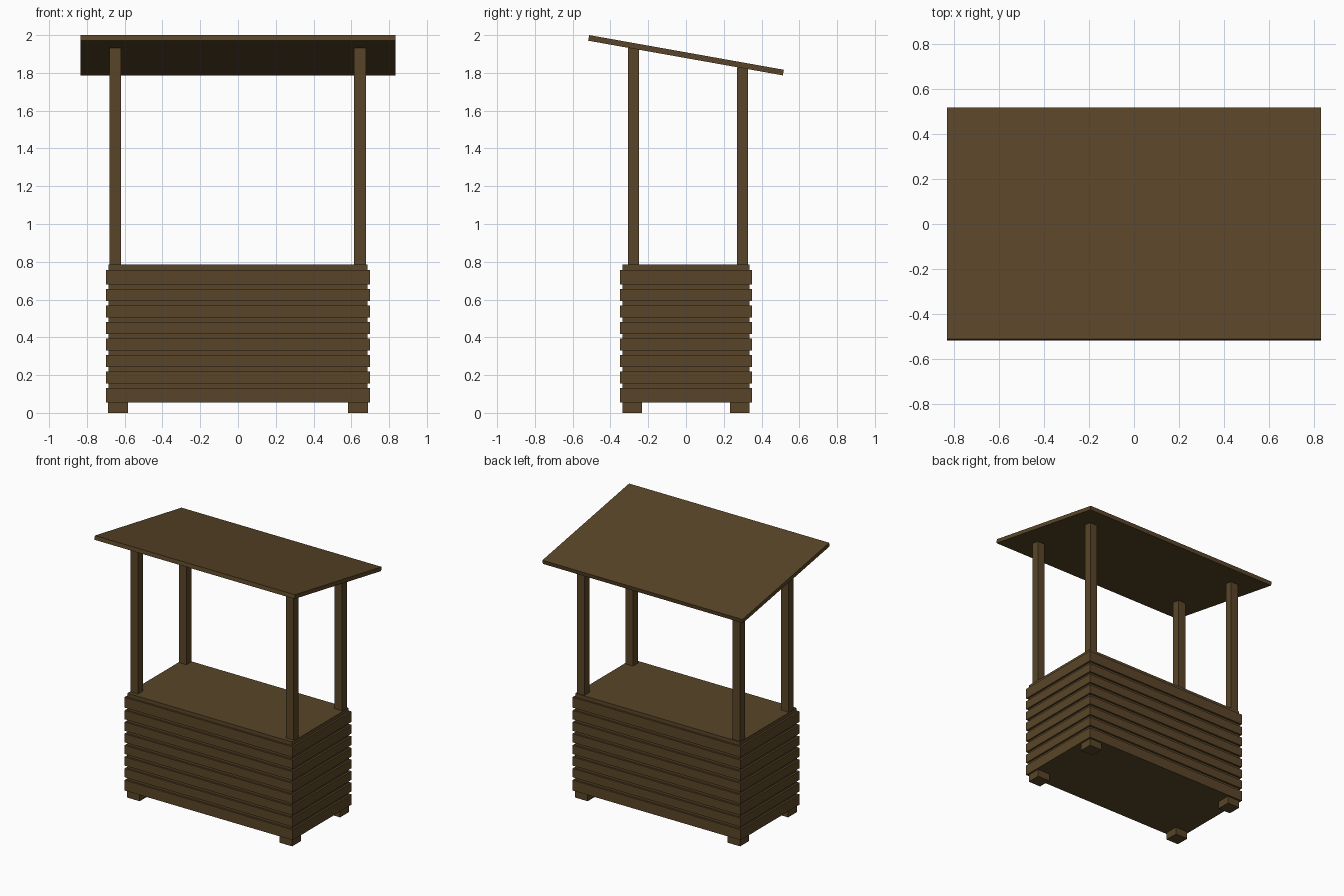
import bpy
import math

if "Cube" in bpy.data.objects:
    bpy.data.objects.remove(bpy.data.objects["Cube"])

wood = bpy.data.materials.new("brown_wood")
wood.diffuse_color = (0.1, 0.06, 0.021, 1)
wood.use_nodes = True
wood.node_tree.nodes["Principled BSDF"].inputs["Base Color"].default_value = wood.diffuse_color


def box(name, x, y, z, tilt=0.0):
    """Box spanning the (min, max) pairs, optionally tilted about its centre."""
    spans = (x, y, z)
    bpy.ops.mesh.primitive_cube_add(size=1, location=[(a + b) / 2 for a, b in spans])
    ob = bpy.context.object
    ob.name = ob.data.name = name
    ob.scale = [b - a for a, b in spans]
    ob.rotation_euler.x = tilt
    ob.data.materials.append(wood)
    return ob


# Counter body and its top, slightly narrower than the planks
box("counter_body", (-0.686, 0.686), (-0.336, 0.336), (0.055, 0.757))
box("counter_top", (-0.686, 0.686), (-0.336, 0.336), (0.757, 0.785))

# Eight rows of planks on four sides; top and bottom rows are a bit taller
OUT_X, OUT_Y, T = 0.70, 0.35, 0.03
for i in range(8):
    low = 0.0675 + i * 0.0873
    high = low + 0.0655
    if i == 0:
        low = 0.055
    if i == 7:
        high = 0.757
    for side, s in (("front", -1), ("back", 1)):
        y = sorted((s * OUT_Y, s * (OUT_Y - T)))
        box(f"{side}_plank_{i + 1}", (-OUT_X, OUT_X), y, (low, high))
    for side, s in (("left", -1), ("right", 1)):
        x = sorted((s * OUT_X, s * (OUT_X - T)))
        box(f"{side}_plank_{i + 1}", x, (-OUT_Y + T, OUT_Y - T), (low, high))

# Feet and roof posts at the four corners
for xs, x_name, post_x in ((-1, "left", (-0.681, -0.619)), (1, "right", (0.615, 0.677))):
    for ys, y_name, post_y, top in ((-1, "front", (-0.307, -0.248), 1.932),
                                    (1, "back", (0.271, 0.329), 1.828)):
        box(f"{y_name}_{x_name}_foot", sorted((xs * 0.583, xs * 0.687)),
            sorted((ys * 0.234, ys * 0.337)), (0, 0.055))
        box(f"{y_name}_{x_name}_post", post_x, post_y, (0.785, top))

# Sloping flat roof, high at the front
box("roof", (-0.833, 0.833), (-0.5235, 0.5235), (1.8785, 1.9085), math.radians(-10.1))
